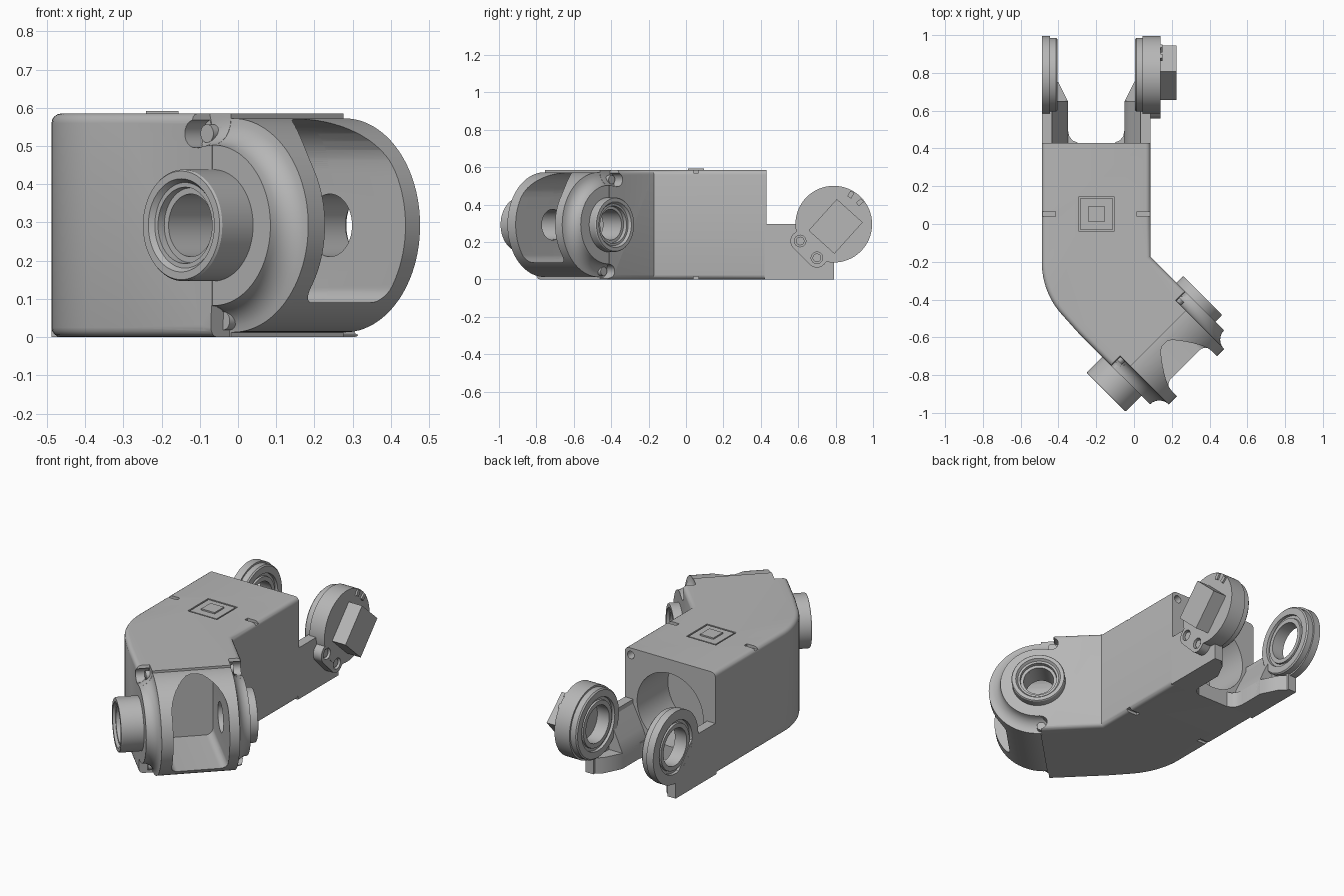
import bpy, bmesh
from math import pi, cos, sin, radians, sqrt
from mathutils import Matrix, Vector

if "Cube" in bpy.data.objects:
    bpy.data.objects.remove(bpy.data.objects["Cube"])

grey = bpy.data.materials.new("plain_grey")
grey.use_nodes = True
grey.diffuse_color = (0.47, 0.47, 0.47, 1)
grey.node_tree.nodes["Principled BSDF"].inputs["Base Color"].default_value = (0.47, 0.47, 0.47, 1)

K = sqrt(0.5)
H = 0.585                 # body height
MID = -0.2                # centre line of the straight section
U0, U1 = -0.616, -0.06    # side walls of the angled section


def frame(x, y, z, origin=(0, 0, 0)):
    m = Matrix((x, y, z)).transposed().to_4x4()
    m.translation = Vector(origin)
    return m


# Frames: plan, front joint axis, front window, rear joint axis, rear face
PLAN = Matrix.Identity(4)
JOINT = frame((K, -K, 0), (0, 0, -1), (K, K, 0), (0.525 * K, -0.525 * K, H / 2))
WINDOW = frame((K, K, 0), (0, 0, 1), (K, -K, 0))
SIDE = frame((0, 1, 0), (0, 0, 1), (1, 0, 0))
REAR = frame((0, 0, 1), (1, 0, 0), (0, 1, 0))
REAR_JOINT = Matrix.Translation((MID, 0.79, 0.295)) @ SIDE


def smooth(ob):
    ob.data.shade_smooth()
    ob.data.set_sharp_from_angle(angle=radians(32))


def finish(bm, name, m):
    bm.transform(m)
    bmesh.ops.recalc_face_normals(bm, faces=bm.faces[:])
    me = bpy.data.meshes.new(name)
    bm.to_mesh(me)
    bm.free()
    me.materials.append(grey)
    ob = bpy.data.objects.new(name, me)
    bpy.context.collection.objects.link(ob)
    smooth(ob)
    return ob


def prism(name, m, pts, z0, z1, bevel=None):
    bm = bmesh.new()
    low = [bm.verts.new((x, y, z0)) for x, y in pts]
    top = [bm.verts.new((x, y, z1)) for x, y in pts]
    bm.faces.new(low)
    bm.faces.new(top)
    for i in range(len(pts)):
        j = (i + 1) % len(pts)
        bm.faces.new((low[i], low[j], top[j], top[i]))
    bmesh.ops.recalc_face_normals(bm, faces=bm.faces[:])
    if bevel:
        edges = [e for e in bm.edges if bevel(*e.verts)]
        bmesh.ops.bevel(bm, geom=edges, offset=0.025, segments=4, profile=0.5, affect='EDGES')
    return finish(bm, name, m)


def box(name, m, x0, x1, y0, y1, z0, z1):
    return prism(name, m, [(x0, y0), (x1, y0), (x1, y1), (x0, y1)], z0, z1)


def circle(x, y, r, n=48, a0=0.0, a1=2 * pi):
    return [(x + r * cos(a0 + (a1 - a0) * i / n), y + r * sin(a0 + (a1 - a0) * i / n)) for i in range(n)]


def cyl(name, m, x, y, r, z0, z1, n=48):
    return prism(name, m, circle(x, y, r, n), z0, z1)


def lathe(name, m, prof, a0=0.0, a1=2 * pi, n=64):
    # Revolve a closed (radius, height) outline, capping it when partial
    full = a1 - a0 > 6.28
    bm = bmesh.new()
    rings = []
    for i in range(n if full else n + 1):
        a = a0 + (a1 - a0) * i / n
        rings.append([bm.verts.new((r * cos(a), r * sin(a), h)) for r, h in prof])
    for i in range(n):
        p, q = rings[i], rings[(i + 1) % len(rings)]
        for k in range(len(prof)):
            l = (k + 1) % len(prof)
            bm.faces.new((p[k], p[l], q[l], q[k]))
    if not full:
        bm.faces.new(rings[0])
        bm.faces.new(rings[-1])
    return finish(bm, name, m)


def cut(ob, cutters):
    for c in cutters:
        mod = ob.modifiers.new("cut", 'BOOLEAN')
        mod.operation, mod.solver, mod.object = 'DIFFERENCE', 'EXACT', c
    dg = bpy.context.evaluated_depsgraph_get()
    dg.update()
    me = bpy.data.meshes.new_from_object(ob.evaluated_get(dg))
    ob.modifiers.clear()
    ob.data = me
    smooth(ob)


def discard(cutters):
    for c in cutters:
        bpy.data.objects.remove(c)


def uv(u, v):
    return ((u + v) * K, (u - v) * K)


def cove(wall, s):
    # Concave quarter round from the shoulder down to the side plate
    return [(0.28 - 0.07 * sin(i * pi / 12), wall - s * 0.07 * cos(i * pi / 12)) for i in range(7)]


def long_edge(a, b):
    p, q = a.co, b.co
    at_rear = min(p.y, q.y) > 0.42
    at_front = min(p.x - p.y, q.x - q.y) * K > 0.51
    return abs(p.z - q.z) < 1e-5 and not at_rear and not at_front


# Bent body with softened long edges, and its rounded front end
bend = circle(-0.078, -0.204, 0.41, 12, pi, 1.25 * pi)
outline = [(0.087, 0.43), (-0.488, 0.43)] + bend + [uv(U0, 0.2), uv(U0, 0.52), uv(U1, 0.52), (0.087, -0.172)]
body = prism("body", PLAN, outline, 0, H, long_edge)
shell = [(0.082, U0 + 0.001)] + cove(U0 + 0.001, -1)[::-1] + cove(U1 - 0.001, 1) + [(0.082, U1 - 0.001)]
head = lathe("rounded_front", JOINT, shell, n=96)

# Front window with an arched top, cut through the rounded front
arch = []
for cx, cz, r, q in ((-0.315, 0.44, 0.13, 0), (-0.353, 0.44, 0.13, 1), (-0.443, 0.13, 0.04, 2), (-0.225, 0.13, 0.04, 3)):
    arch += circle(cx, cz, r, 9, q * pi / 2, (q + 1.125) * pi / 2)
window = prism("window_cutter", WINDOW, arch, 0.3, 1.0)
cut(head, [window])

# Body cuts: window, bore, coved shoulders with round ends, rear opening, slots, panel recess
cutters = [window, cyl("bore_cutter", JOINT, 0, 0, 0.083, -0.9, 0.2),
           cyl("rear_opening_cutter", REAR, 0.295, MID, 0.21, 0.15, 0.6),
           box("panel_cutter", PLAN, -0.292, -0.105, -0.041, 0.146, 0.573, 0.62)]
for x in (-0.45, 0.05):
    cutters.append(cyl("corner_hole_cutter", REAR, 0.545, x, 0.022, 0.37, 0.5, 20))
    for z in (0.0, H):
        cutters.append(box("slot_cutter", PLAN, x - 0.035, x + 0.035, 0.04, 0.066, z - 0.015, z + 0.015))
T0, T1 = radians(-106), radians(92)
for wall, s in ((U0, -1), (U1, 1)):
    prof = [(0.35, wall - s * 0.07)] + cove(wall, s) + [(0.21, wall + s * 0.1), (0.35, wall + s * 0.1)]
    cutters.append(lathe("shoulder_cutter", JOINT, prof, T0, T1, 48))
    for a in (T0, T1):
        x, y = 0.25 * cos(a), 0.25 * sin(a)
        cutters.append(cyl("notch_cutter", JOINT, x, y, 0.037, *sorted((wall - s * 0.067, wall + s * 0.09)), 24))
        cyl("notch_screw", JOINT, x, y, 0.024, *sorted((wall - s * 0.09, wall - s * 0.045)), 24)
cut(body, cutters)
discard(cutters)

# Top panel with a raised button
box("top_panel", PLAN, -0.284, -0.113, -0.033, 0.138, 0.56, 0.584)
box("panel_button", PLAN, -0.241, -0.156, 0.01, 0.095, 0.57, 0.592)

# Hubs of the front joint: stepped bearing rings on both sides
for side, s, tip, root in (("right", -1, -0.735, -0.5), ("left", 1, -0.01, -0.16)):
    prof = [(0.082, root), (0.146, root), (0.146, tip - s * 0.006), (0.142, tip), (0.122, tip),
            (0.112, tip - s * 0.014), (0.1, tip - s * 0.014), (0.098, tip - s * 0.035), (0.082, tip - s * 0.035)]
    lathe(side + "_front_hub", JOINT, prof)

# Rear arms, mirrored about the centre line of the straight section
wall = [(0.42, 0), (0.79, 0), (0.79, 0.12), (0.63, 0.295), (0.42, 0.295)]
gusset = [(0, 0.15), (0.09, 0.15), (0.15, 0.175), (0.28, 0.24), (0, 0.24)]
foot = [(0.09, 0.42), (0.1, 0.432), (0.125, 0.442), (0.143, 0.465), (0.15, 0.5),
        (0.15, 0.65), (0.2, 0.75), (0.25, 0.79), (0.25, 0.42)]
ring = [(0.105, 0.209), (0.13, 0.209), (0.132, 0.22), (0.148, 0.22), (0.15, 0.205), (0.188, 0.205), (0.195, 0.212),
        (0.195, 0.245), (0.205, 0.245), (0.205, 0.288), (0.15, 0.288), (0.148, 0.272),
        (0.132, 0.272), (0.13, 0.284), (0.105, 0.284)]
for side, s in (("right", -1), ("left", 1)):
    def span(a, b):
        return sorted((MID + s * a, MID + s * b))
    prism(side + "_arm_wall", SIDE, wall, *span(0.235, 0.2875))
    prism(side + "_arm_gusset", REAR, [(z, MID + s * d) for z, d in gusset], 0.42, 0.65)
    prism(side + "_arm_foot", PLAN, [(MID + s * d, y) for d, y in foot], 0, 0.09)
    lathe(side + "_rear_ring", REAR_JOINT, [(r, s * d) for r, d in ring])

# Drive unit on the left arm: cover, screw lug and rotated housing
cover = cyl("drive_cover", SIDE, 0.79, 0.295, 0.205, 0.087, 0.14, 64)
screws = [(0.61, 0.205), (0.70, 0.115)]
bm = bmesh.new()
for cx, cy, r in [(y, z, 0.052) for y, z in screws] + [(0.75, 0.25, 0.11)]:
    for x, y in circle(cx, cy, r, 32):
        for h in (0.088, 0.139):
            bm.verts.new((x, y, h))
hull = bmesh.ops.convex_hull(bm, input=bm.verts[:])
inner = {g for g in hull["geom_interior"] if isinstance(g, bmesh.types.BMVert)}
bmesh.ops.delete(bm, geom=list(inner), context='VERTS')
bmesh.ops.dissolve_limit(bm, angle_limit=radians(1), verts=bm.verts[:], edges=bm.edges[:])
lug = finish(bm, "screw_lug", SIDE)
holes = [cyl("screw_cutter", SIDE, y, z, 0.031, 0.115, 0.2, 24) for y, z in screws]
cut(lug, holes)
cut(cover, holes)
discard(holes)
for y, z in screws:
    cyl("lug_screw", SIDE, y, z, 0.023, 0.1, 0.13, 24)
DRIVE = SIDE @ Matrix.Translation((0.80, 0.283, 0)) @ Matrix.Rotation(radians(48), 4, 'Z')
box("drive_housing", DRIVE, -0.113, 0.113, -0.093, 0.093, 0.13, 0.225)
for a in (40, 60):
    clip = REAR_JOINT @ Matrix.Rotation(radians(a), 4, 'Z')
    box("cover_clip", clip, 0.165, 0.2, -0.012, 0.012, 0.33, 0.35)
